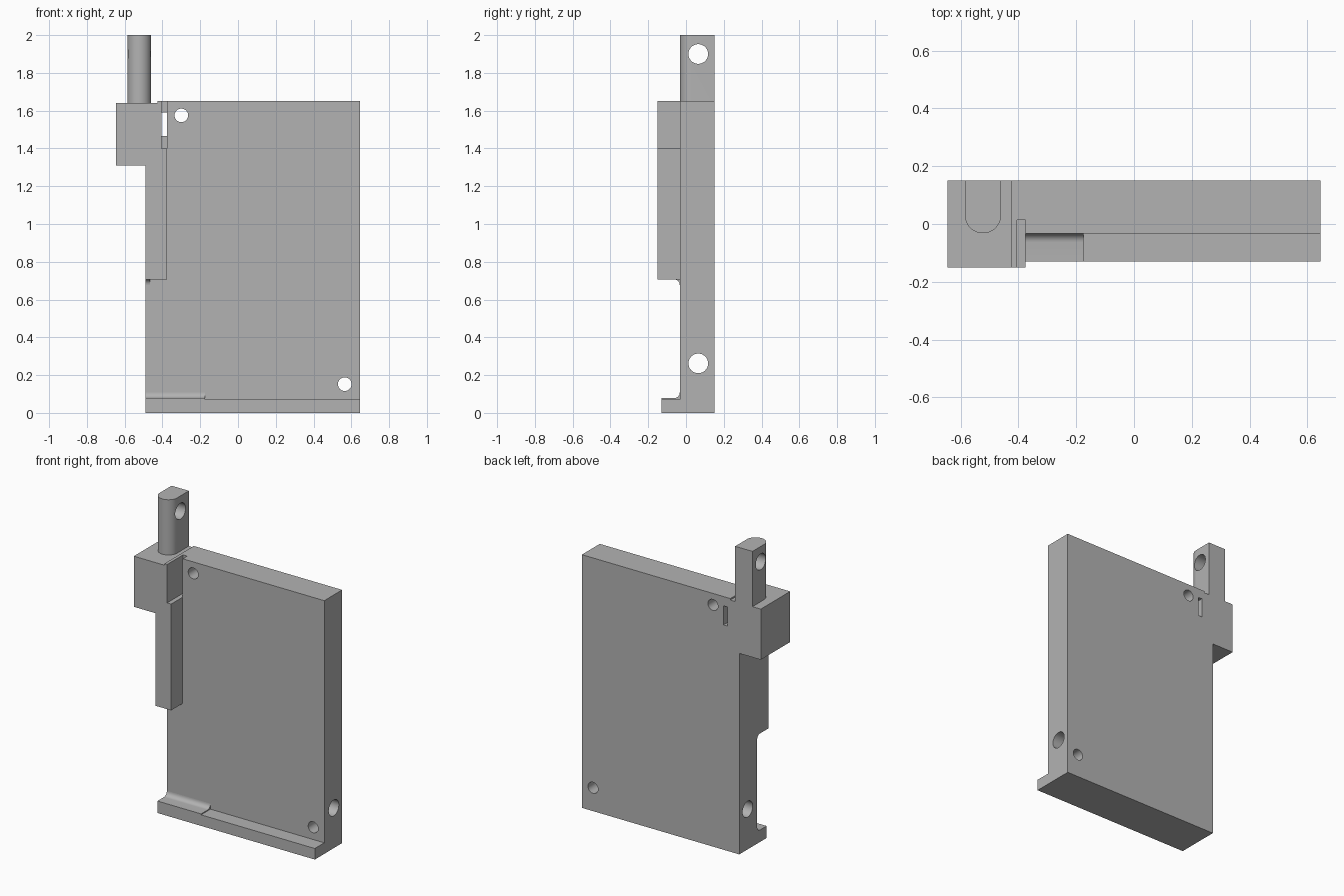
import bpy
import bmesh
import math
from mathutils import Vector

cube = bpy.data.objects.get("Cube")
if cube:
    bpy.data.objects.remove(cube, do_unlink=True)

# One grey for the whole machined bracket
grey = bpy.data.materials.new("machined_grey")
colour = (0.45, 0.45, 0.45, 1)
grey.diffuse_color = colour
grey.use_nodes = True
grey.node_tree.nodes["Principled BSDF"].inputs["Base Color"].default_value = colour

# Places a profile point (a, b) at distance t along the extrusion axis
PLACE = {
    "x": lambda a, b, t: Vector((t, a, b)),
    "y": lambda a, b, t: Vector((a, t, b)),
    "z": lambda a, b, t: Vector((a, b, t)),
}

LEFT, RIGHT = -0.49, 0.645
ARM = -0.645
FRONT, FACE, BACK = -0.151, -0.033, 0.151
TOP, SHOULDER = 1.65, 1.64


def extrude(name, points, axis, lo, hi):
    """Solid made by extruding a closed profile along an axis."""
    bm = bmesh.new()
    base = bm.faces.new([bm.verts.new(PLACE[axis](a, b, lo)) for a, b in points])
    grown = bmesh.ops.extrude_face_region(bm, geom=[base])["geom"]
    shift = PLACE[axis](0, 0, hi - lo)
    bmesh.ops.translate(bm, vec=shift,
                        verts=[v for v in grown if isinstance(v, bmesh.types.BMVert)])
    if not any(f == base for f in bm.faces):
        bm.faces.new([v for v in base.verts])
    bmesh.ops.recalc_face_normals(bm, faces=bm.faces)
    mesh = bpy.data.meshes.new(name)
    bm.to_mesh(mesh)
    bm.free()
    mesh.materials.append(grey)
    obj = bpy.data.objects.new(name, mesh)
    bpy.context.collection.objects.link(obj)
    return obj


def rect(a0, a1, b0, b1):
    return [(a0, b0), (a1, b0), (a1, b1), (a0, b1)]


def arc(ca, cb, r, start, end, steps):
    angles = [math.radians(start + (end - start) * i / steps) for i in range(steps + 1)]
    return [(ca + r * math.cos(t), cb + r * math.sin(t)) for t in angles]


def cut(obj, points, axis, lo, hi):
    """Subtract an extruded profile from the object."""
    tool = extrude("cutter", points, axis, lo, hi)
    tool.hide_render = True
    mod = obj.modifiers.new("cut", "BOOLEAN")
    mod.operation = "DIFFERENCE"
    mod.solver = "EXACT"
    mod.object = tool
    bpy.context.view_layer.objects.active = obj
    bpy.ops.object.modifier_apply(modifier=mod.name)
    bpy.data.objects.remove(tool, do_unlink=True)


def drill(obj, a, b, r, axis):
    cut(obj, arc(a, b, r, 0, 352.5, 47), axis, -1, 1)


# Main plate, with a slightly lower shoulder under the post
plate = extrude("back_plate", [
    (LEFT, 0), (RIGHT, 0), (RIGHT, TOP), (-0.425, TOP),
    (-0.425, SHOULDER), (LEFT, SHOULDER)], "y", FACE, BACK)
drill(plate, -0.3, 1.575, 0.036, "y")
drill(plate, 0.565, 0.152, 0.036, "y")
drill(plate, 0.065, 0.262, 0.052, "x")

# Shallow slot with a window through to the back
cut(plate, rect(-0.405, -0.376, 1.4, 1.8), "y", -0.3, 0.013)
cut(plate, rect(-0.405, -0.376, 1.465, 1.59), "y", -0.3, 0.3)

# Raised front guide joined to the clamp arm
guide = extrude("front_guide", [
    (LEFT, 0.707), (-0.376, 0.707), (-0.376, 1.4), (-0.405, 1.4),
    (-0.405, TOP), (-0.425, TOP), (-0.425, SHOULDER),
    (ARM, SHOULDER), (ARM, 1.31), (LEFT, 1.31)], "y", FRONT, FACE)
arm = extrude("clamp_arm", rect(ARM, LEFT, 1.31, SHOULDER), "y", FACE, BACK)

# Small fillet under the guide
r = 0.03
guide_fillet = extrude("guide_fillet",
                       [(FACE, 0.707)] + arc(FACE - r, 0.707 - r, r, 90, 0, 8),
                       "x", LEFT, -0.465)

# Bottom lip, with a raised filleted section at one end
lip = extrude("bottom_lip", rect(-0.13, FACE, 0, 0.072), "x", -0.175, RIGHT)
lip_end = extrude("lip_raised_end",
                  [(FACE, 0), (-0.13, 0), (-0.13, 0.078)]
                  + arc(FACE - r, 0.078 + r, r, 270, 360, 8),
                  "x", LEFT, -0.175)

# Upright post with a rounded front and a cross hole
post = extrude("post", [(-0.46, BACK), (-0.585, BACK)]
               + arc(-0.5225, 0.0305, 0.0625, 180, 360, 24), "z", SHOULDER, 2)
drill(post, 0.065, 1.9, 0.052, "x")

# Smooth curved surfaces while keeping machined edges crisp
bpy.ops.object.select_all(action="DESELECT")
for obj in (plate, guide, arm, guide_fillet, lip, lip_end, post):
    obj.select_set(True)
bpy.context.view_layer.objects.active = plate
bpy.ops.object.shade_smooth_by_angle(angle=math.radians(30))
